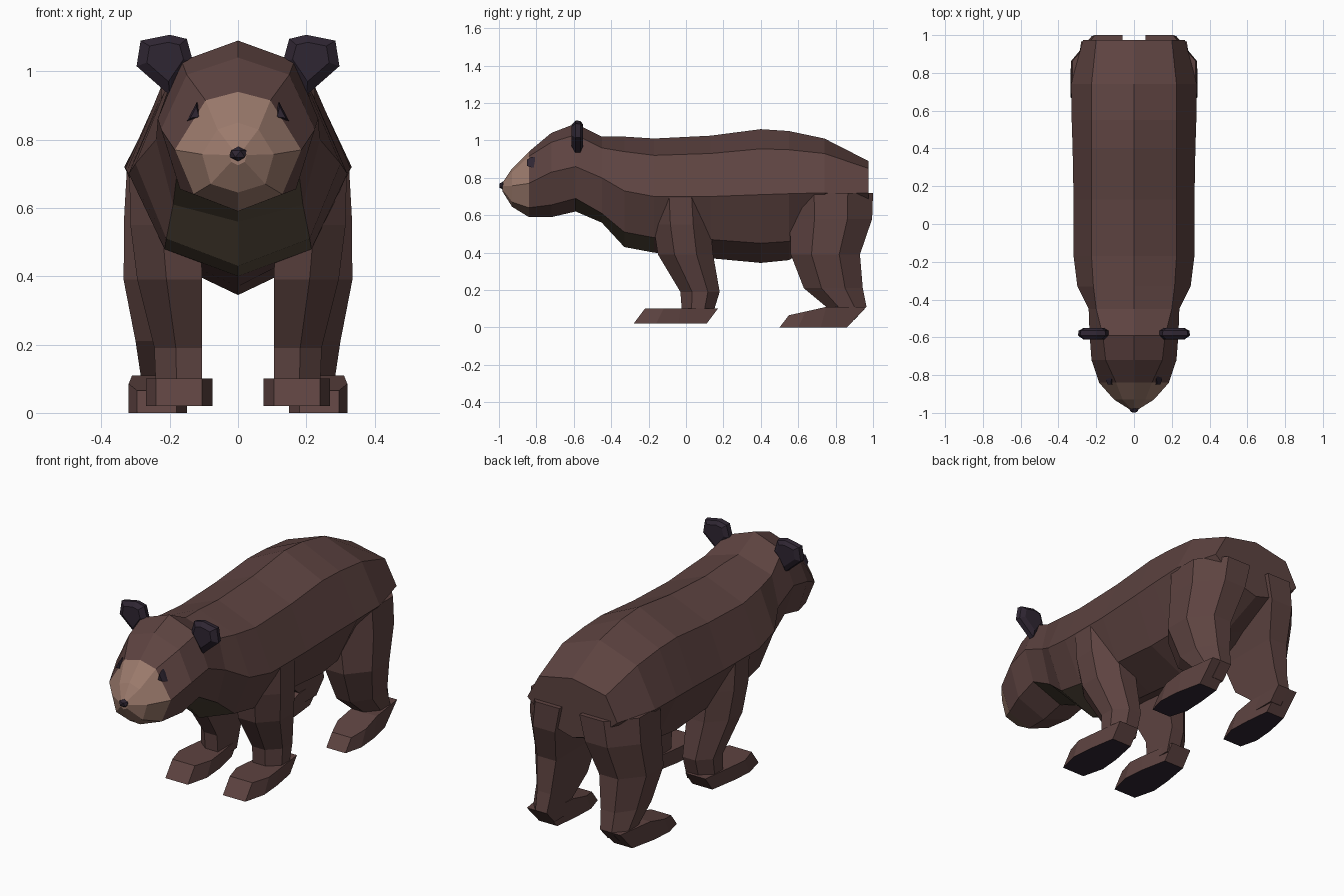
import bpy, bmesh
from mathutils import Matrix

if "Cube" in bpy.data.objects:
    bpy.data.objects.remove(bpy.data.objects["Cube"])


def material(name, rgb):
    m = bpy.data.materials.new(name)
    m.diffuse_color = (*rgb, 1)
    m.use_nodes = True
    m.node_tree.nodes["Principled BSDF"].inputs["Base Color"].default_value = m.diffuse_color
    return m


FUR = material("brown fur", (0.110, 0.056, 0.052))
TAN = material("tan muzzle", (0.33, 0.195, 0.15))
CHEST = material("olive chest", (0.105, 0.078, 0.052))
DARK = material("dark plum", (0.028, 0.019, 0.032))


def finish(name, bm, mats, rule=None, mirror=False):
    bmesh.ops.recalc_face_normals(bm, faces=bm.faces)
    bm.normal_update()
    if rule:
        for f in bm.faces:
            f.material_index = rule(f.calc_center_median(), f.normal)
    me = bpy.data.meshes.new(name)
    bm.to_mesh(me)
    bm.free()
    ob = bpy.data.objects.new(name, me)
    bpy.context.collection.objects.link(ob)
    for m in mats:
        me.materials.append(m)
    if mirror:
        mod = ob.modifiers.new("Mirror", "MIRROR")
        mod.use_axis = (True, False, False)
        mod.use_mirror_merge = False
    return ob


def loft(name, rings, mats, rule=None, mirror=False):
    bm = bmesh.new()
    loops = [[bm.verts.new(p) for p in r] for r in rings]
    n = len(loops[0])
    for a, b in zip(loops, loops[1:]):
        for i in range(n):
            j = (i + 1) % n
            bm.faces.new((a[i], a[j], b[j], b[i]))
    bm.faces.new(loops[0])
    bm.faces.new(loops[-1])
    return finish(name, bm, mats, rule, mirror)


# Head and body: y, top z, upper (x, z), side (x, z), lower (x, z), bottom z
sections = [
    (-0.98, .775, .015, .77, .025, .755, .02, .735, .725),
    (-0.93, .85, .06, .83, .105, .757, .08, .67, .645),
    (-0.84, .94, .095, .915, .185, .77, .13, .64, .59),
    (-0.72, 1.04, .15, .99, .225, .83, .17, .655, .59),
    (-0.59, 1.09, .165, 1.03, .235, .86, .18, .69, .62),
    (-0.45, 1.02, .20, .96, .24, .80, .19, .61, .56),
    (-0.33, 1.02, .215, .94, .30, .73, .21, .51, .43),
    (-0.17, 1.01, .225, .92, .32, .70, .215, .48, .40),
    (0.13, 1.025, .225, .93, .32, .70, .22, .47, .37),
    (0.40, 1.06, .225, .955, .325, .71, .22, .45, .345),
    (0.55, 1.05, .225, .95, .33, .715, .21, .46, .36),
    (0.74, 1.01, .225, .93, .333, .72, .18, .52, .47),
    (0.975, .89, .20, .85, .27, .72, .14, .61, .57),
]


def body_ring(s):
    y, zt, xu, zu, xs, zs, xl, zl, zb = s
    half = [(xu, zu), (xs, zs), (xl, zl)]
    return ([(0, y, zt)] + [(x, y, z) for x, z in half] + [(0, y, zb)]
            + [(-x, y, z) for x, z in reversed(half)])


def body_colour(c, n):
    if c.y < -0.85:
        return 1
    if -0.60 < c.y < -0.17 and n.z < -0.35 and abs(c.x) < 0.13:
        return 2
    return 0


loft("body_and_head", [body_ring(s) for s in sections], [FUR, TAN, CHEST], body_colour)


# Legs: rings of z, inner x, outer x, front y, back y, chamfered outside
def leg_ring(z, xi, xo, yf, yb):
    xm = xi + (xo - xi) * 0.55
    d = (yb - yf) * 0.3
    return [(xi, yf, z), (xm, yf, z), (xo, yf + d, z),
            (xo, yb - d, z), (xm, yb, z), (xi, yb, z)]


front = [(.70, .12, .318, -.18, .12), (.55, .11, .315, -.175, .13),
         (.39, .105, .295, -.15, .145), (.19, .105, .245, -.03, .18),
         (.06, .105, .24, -.02, .14)]
hind = [(.72, .06, .325, .55, 1.0), (.58, .09, .333, .555, .995),
        (.39, .13, .335, .56, .93), (.21, .15, .30, .63, .945),
        (.11, .16, .285, .75, .965), (.04, .16, .285, .72, .90)]
loft("front_legs", [leg_ring(*r) for r in front], [FUR], mirror=True)
loft("hind_legs", [leg_ring(*r) for r in hind], [FUR], mirror=True)


# Feet: stations of bottom y, top y, top z, inner x, outer x
def foot(name, z0, stations):
    rings = [[(xi, yb, z0), (xo, yb, z0), (xo, yt, zt), (xi, yt, zt)]
             for yb, yt, zt, xi, xo in stations]
    loft(name, rings, [FUR, DARK], lambda c, n: int(n.z < -0.9), True)


foot("front_feet", .02, [(-.28, -.22, .10, .105, .24), (-.16, -.12, .10, .075, .27),
                         (-.04, -.03, .10, .085, .26), (.11, .17, .10, .115, .235)])
foot("hind_feet", 0, [(.50, .55, .065, .18, .295), (.60, .64, .085, .15, .32),
                      (.72, .75, .11, .155, .31), (.86, .965, .11, .17, .28)])


# Ears and eyes: front outlines stacked along y at different scales
def stack(name, outline, levels):
    cx = sum(p[0] for p in outline) / len(outline)
    cz = sum(p[1] for p in outline) / len(outline)
    rings = [[(cx + (x - cx) * s, y, cz + (z - cz) * s) for x, z in outline]
             for y, s in levels]
    loft(name, rings, [DARK], mirror=True)


stack("ears", [(.20, .93), (.297, 1.015), (.285, 1.09), (.20, 1.107), (.15, 1.095), (.132, 1.03)],
      [(-.612, .65), (-.59, 1), (-.565, .95), (-.55, .65)])
stack("eyes", [(.107, .86), (.149, .855), (.12, .912)], [(-.85, .6), (-.825, 1), (-.79, 1)])

# Nose
bm = bmesh.new()
bmesh.ops.create_icosphere(bm, subdivisions=1, radius=1,
                           matrix=Matrix.Translation((0, -.978, .758)) @ Matrix.Diagonal((.028, .024, .022, 1)))
finish("nose", bm, [DARK])
